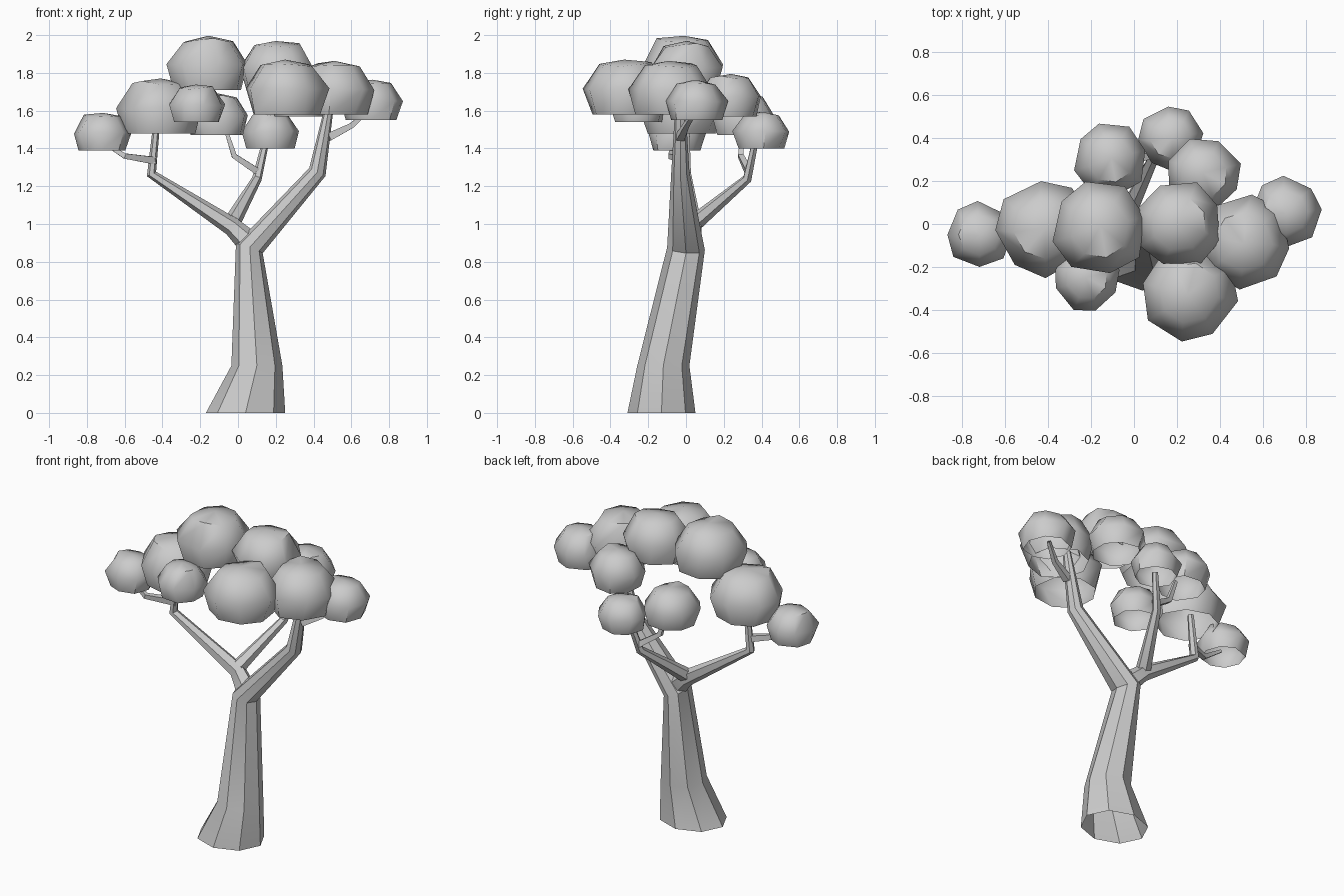
import bpy, math, random
from mathutils import Vector

if "Cube" in bpy.data.objects:
    bpy.data.objects.remove(bpy.data.objects["Cube"])

random.seed(4)


def make(name, verts, faces, angle):
    me = bpy.data.meshes.new(name)
    me.from_pydata(verts, [], faces)
    me.update()
    ob = bpy.data.objects.new(name, me)
    bpy.context.collection.objects.link(ob)
    bpy.ops.object.select_all(action='DESELECT')
    ob.select_set(True)
    bpy.context.view_layer.objects.active = ob
    bpy.ops.object.shade_smooth_by_angle(angle=math.radians(angle))
    return ob


def bridge(rings, n):
    return [(r * n + i, r * n + (i + 1) % n, (r + 1) * n + (i + 1) % n, (r + 1) * n + i)
            for r in range(rings - 1) for i in range(n)]


def limb(name, pts, n, level_start=False):
    """Open-ended tapered tube through (x, y, z, half width, half depth)."""
    c = [Vector(p[:3]) for p in pts]
    verts = []
    for k, p in enumerate(pts):
        a = (c[k] - c[k - 1]).normalized() if k else Vector()
        b = (c[k + 1] - c[k]).normalized() if k < len(c) - 1 else Vector()
        t = (a + b).normalized()
        if level_start and k < 2:
            t = Vector((0, 0, 1))
        u = Vector((0, 1, 0)).cross(t).normalized()
        v = t.cross(u)
        for i in range(n):
            w = 2 * math.pi * (i + 0.5 * (n == 4)) / n
            verts.append(c[k] + u * math.cos(w) * p[3] + v * math.sin(w) * p[4])
    return make(name, verts, bridge(len(pts), n), 35)


# Trunk running into the thick right bough
limb("trunk", [(0.04, -0.13, 0, 0.21, 0.18), (0.1, -0.12, 0.25, 0.135, 0.138),
               (0.06, 0, 0.87, 0.075, 0.10), (0.42, -0.03, 1.275, 0.048, 0.048),
               (0.487, -0.03, 1.64, 0.022, 0.026)], 8, True)

# Left bough and the forks
limb("left_bough", [(0.06, 0, 0.9, 0.065, 0.06), (-0.03, 0.04, 0.985, 0.05, 0.05),
                    (-0.458, 0, 1.265, 0.027, 0.03), (-0.43, 0, 1.54, 0.018, 0.02)], 6)
limb("back_bough", [(-0.03, 0.05, 1.01, 0.045, 0.045), (0.1, 0.325, 1.24, 0.026, 0.026),
                    (0.15, 0.37, 1.45, 0.018, 0.018)], 6)
limb("left_twig", [(-0.44, 0, 1.335, 0.028, 0.028), (-0.6, -0.08, 1.36, 0.02, 0.02),
                   (-0.71, -0.06, 1.43, 0.012, 0.012)], 4)
limb("back_twig", [(0.1, 0.33, 1.28, 0.025, 0.025), (-0.02, 0.29, 1.36, 0.02, 0.02),
                   (-0.065, 0.3, 1.5, 0.013, 0.013)], 4)
limb("right_twig", [(0.48, -0.03, 1.46, 0.03, 0.03), (0.6, 0.0, 1.52, 0.02, 0.02),
                    (0.69, 0.05, 1.6, 0.012, 0.012)], 4)

# Leaf clumps: flat-bottomed open domes sharing one irregular shape
PROFILE = [(0.84, 0.0), (1.0, 0.58), (0.64, 1.2)]
N = 8
shape = []
for k, (r, z) in enumerate(PROFILE):
    for i in range(N):
        a = 2 * math.pi * (i + random.uniform(-0.12, 0.12)) / N
        rr = r * random.uniform(0.97, 1.06)
        zz = z + (random.uniform(-0.05, 0.06) if k else 0)
        shape.append(Vector((rr * math.cos(a), rr * math.sin(a), zz)))
shape.append(Vector((0.04, -0.03, 1.32)))
dome_faces = bridge(3, N) + [(2 * N + i, 2 * N + (i + 1) % N, 3 * N) for i in range(N)]

CLUMPS = [  # x, y, base z, radius
    (-0.72, -0.05, 1.39, 0.15), (-0.42, -0.02, 1.48, 0.22), (-0.16, -0.02, 1.71, 0.217),
    (-0.22, -0.255, 1.54, 0.15), (0.21, 0.0, 1.705, 0.2), (0.257, -0.32, 1.58, 0.22),
    (0.51, -0.08, 1.58, 0.215), (0.705, 0.055, 1.55, 0.162), (0.17, 0.4, 1.4, 0.147),
    (-0.11, 0.3, 1.47, 0.168), (0.325, 0.23, 1.57, 0.17)]
for j, (x, y, z, r) in enumerate(CLUMPS):
    a = 0.9 * j
    ca, sa = math.cos(a) * r, math.sin(a) * r
    verts = [(x + p.x * ca - p.y * sa, y + p.x * sa + p.y * ca, z + p.z * r) for p in shape]
    make("leaf_clump_%d" % (j + 1), verts, dome_faces, 50)
